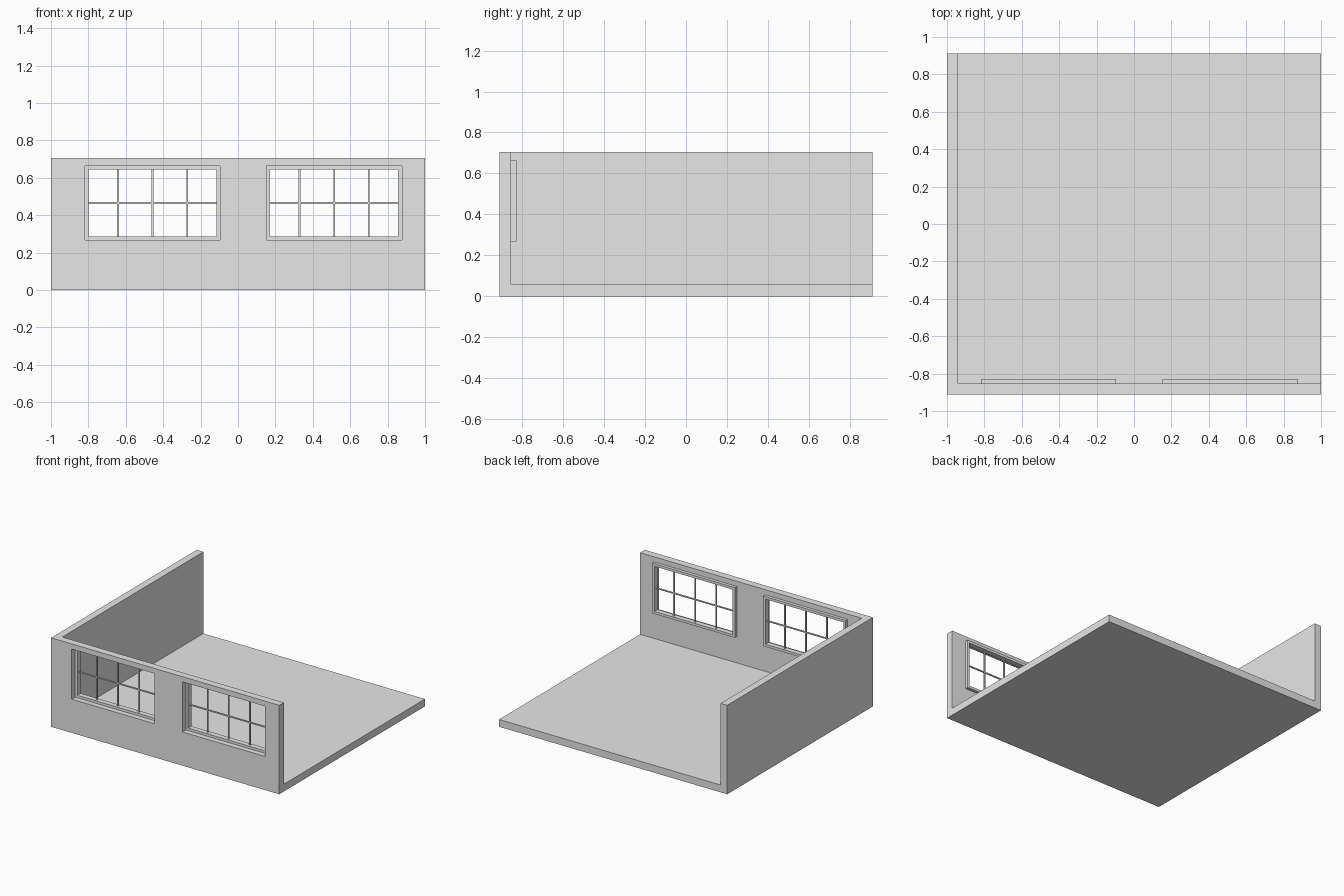
import bpy
import bmesh
from mathutils import Matrix, Vector

cube = bpy.data.objects.get("Cube")
if cube:
    bpy.data.objects.remove(cube, do_unlink=True)

# Single plaster grey
grey = bpy.data.materials.new("plain_grey")
grey.use_nodes = True
grey.diffuse_color = (0.8, 0.8, 0.8, 1)
grey.node_tree.nodes["Principled BSDF"].inputs["Base Color"].default_value = (0.8, 0.8, 0.8, 1)


def box(name, low, high):
    """Axis-aligned box between two corners."""
    low, high = Vector(low), Vector(high)
    bm = bmesh.new()
    place = Matrix.Translation((low + high) / 2) @ Matrix.Diagonal((*(high - low), 1))
    bmesh.ops.create_cube(bm, size=1, matrix=place)
    mesh = bpy.data.meshes.new(name)
    bm.to_mesh(mesh)
    bm.free()
    mesh.materials.append(grey)
    obj = bpy.data.objects.new(name, mesh)
    bpy.context.collection.objects.link(obj)
    return obj


def cut(target, cutter):
    """Subtract a hidden cutter from the target."""
    mod = target.modifiers.new(cutter.name, 'BOOLEAN')
    mod.operation = 'DIFFERENCE'
    mod.solver = 'EXACT'
    mod.object = cutter
    cutter.hide_render = True
    cutter.hide_viewport = True
    cutter.display_type = 'WIRE'


# Room shell: floor, front wall and one side wall in one piece
DEPTH = 0.912
WALL = 0.058
room = box("room_shell", (-1, -DEPTH, 0), (1, DEPTH, 0.705))
cut(room, box("interior_cutter", (WALL - 1, WALL - DEPTH, WALL), (1.5, 1.5, 1)))

# Window dimensions
HALF_W, BOTTOM, TOP = 0.362, 0.267, 0.664
FRONT, BACK = -0.87, -0.829
RIM, BAR = 0.02, 0.0045
MID_Y = (FRONT + BACK) / 2
MID_Z = (BOTTOM + TOP) / 2

for side, cx in (("right", -0.457), ("left", 0.514)):
    left, right = cx - HALF_W, cx + HALF_W
    cut(room, box(side + "_window_cutter", (left, -1.1, BOTTOM), (right, -0.7, TOP)))

    # Recessed frame, standing proud of the inner wall
    frame = box(side + "_window_frame", (left, FRONT, BOTTOM), (right, BACK, TOP))
    cut(frame, box(side + "_frame_cutter", (left + RIM, -1.1, BOTTOM + RIM),
                   (right - RIM, -0.7, TOP - RIM)))

    # Glazing bars
    for i in (-1, 0, 1):
        x = cx + i * 0.185
        box(f"{side}_upright_bar_{i + 2}", (x - BAR, MID_Y - BAR, BOTTOM + RIM),
            (x + BAR, MID_Y + BAR, TOP - RIM))
    box(side + "_cross_bar", (left + RIM, MID_Y - BAR, MID_Z - BAR),
        (right - RIM, MID_Y + BAR, MID_Z + BAR))
